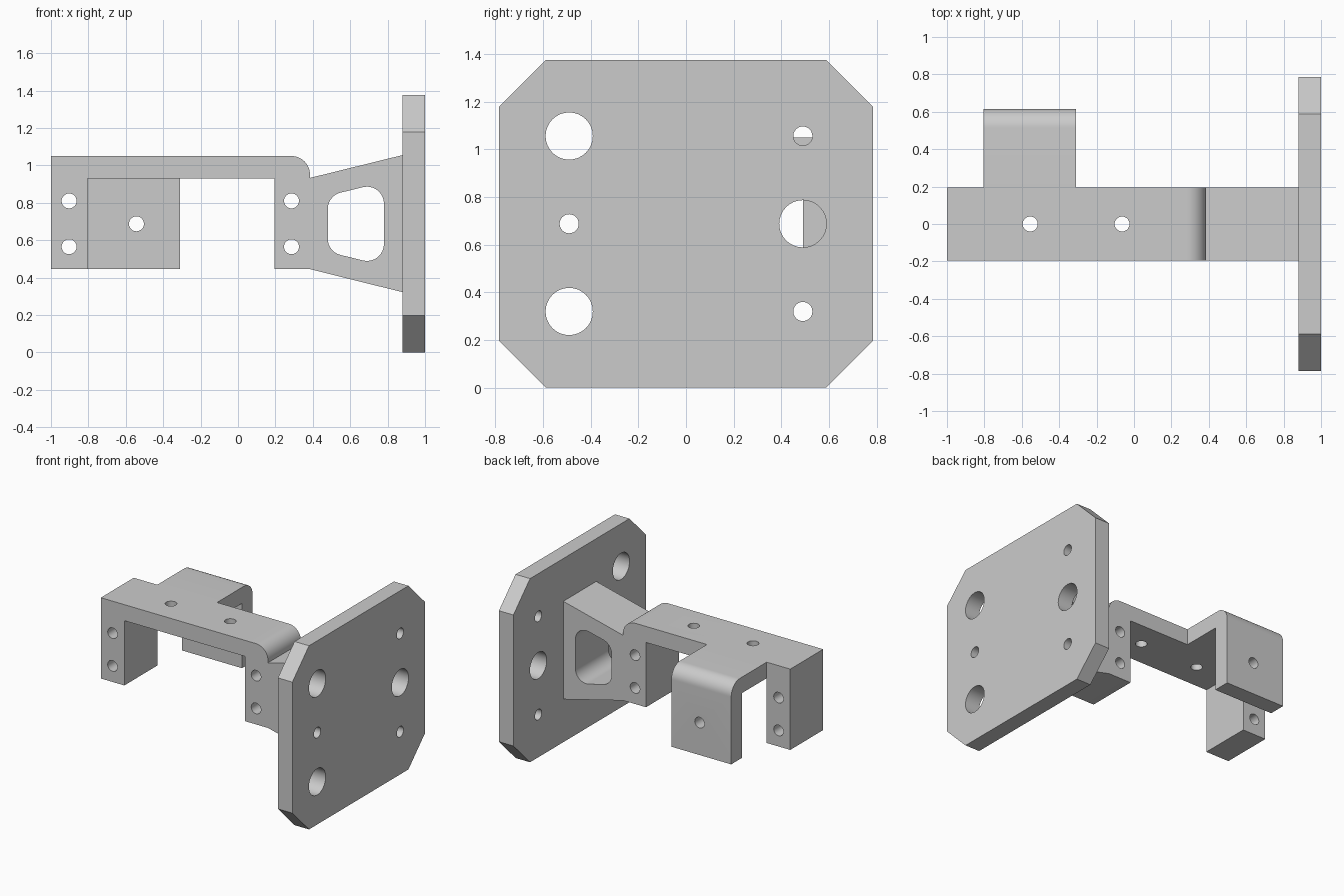
import bpy, bmesh
from math import pi, radians, tan
from mathutils import Vector, Matrix

cube = bpy.data.objects.get("Cube")
if cube:
    bpy.data.objects.remove(cube, do_unlink=True)

metal = bpy.data.materials.new("plain_grey")
metal.use_nodes = True
grey = (0.6, 0.6, 0.6, 1)
metal.diffuse_color = grey
metal.node_tree.nodes["Principled BSDF"].inputs["Base Color"].default_value = grey


def fillet(corners, steps=12):
    """Outline from (u, v, radius) corners, rounding those with a radius."""
    pts = []
    for i, (u, v, r) in enumerate(corners):
        p = Vector((u, v))
        if not r:
            pts.append(p)
            continue
        a = (Vector(corners[i - 1][:2]) - p).normalized()
        b = (Vector(corners[(i + 1) % len(corners)][:2]) - p).normalized()
        half = a.angle(b) / 2
        reach = r / tan(half)
        start, end = p + a * reach, p + b * reach
        centre = p + (a + b).normalized() * (reach ** 2 + r * r) ** 0.5
        for k in range(steps + 1):
            # Points between the two tangent points, pushed out to the arc
            t = tan((pi / 2 - half) * (2 * k / steps - 1)) / tan(pi / 2 - half)
            chord = start.lerp(end, (t + 1) / 2)
            pts.append(centre + (chord - centre).normalized() * r)
    return pts


def prism(name, outline, axis, low, high):
    """Extrude a flat outline along x or y; the outline holds the other two axes."""
    bm = bmesh.new()
    rings = []
    for d in (low, high):
        rings.append([bm.verts.new((d, p.x, p.y) if axis == "x" else (p.x, d, p.y)) for p in outline])
        bm.faces.new(rings[-1])
    near, far = rings
    for i in range(len(near)):
        bm.faces.new((near[i - 1], near[i], far[i], far[i - 1]))
    bmesh.ops.recalc_face_normals(bm, faces=bm.faces)
    return add(name, bm)


def add(name, bm):
    mesh = bpy.data.meshes.new(name)
    bm.to_mesh(mesh)
    bm.free()
    mesh.materials.append(metal)
    ob = bpy.data.objects.new(name, mesh)
    bpy.context.collection.objects.link(ob)
    return ob


def drill(centre, radius, axis, depth=0.5):
    bm = bmesh.new()
    bmesh.ops.create_cone(bm, cap_ends=True, segments=32, radius1=radius, radius2=radius, depth=depth)
    turn = {"x": Matrix.Rotation(pi / 2, 4, "Y"), "y": Matrix.Rotation(pi / 2, 4, "X"), "z": Matrix()}[axis]
    bm.transform(Matrix.Translation(centre) @ turn)
    return add("hole_cutter", bm)


def combine(ob, other, operation="DIFFERENCE"):
    mod = ob.modifiers.new("combine", "BOOLEAN")
    mod.operation, mod.solver, mod.object = operation, "EXACT", other
    bpy.ops.object.select_all(action="DESELECT")
    bpy.context.view_layer.objects.active = ob
    ob.select_set(True)
    bpy.ops.object.modifier_apply(modifier=mod.name)
    bpy.data.objects.remove(other, do_unlink=True)


def finish(ob):
    bm = bmesh.new()
    bm.from_mesh(ob.data)
    bmesh.ops.remove_doubles(bm, verts=bm.verts, dist=1e-4)
    bmesh.ops.dissolve_limit(bm, angle_limit=radians(0.5), verts=bm.verts, edges=bm.edges)
    bm.to_mesh(ob.data)
    bm.free()
    bpy.ops.object.select_all(action="DESELECT")
    bpy.context.view_layer.objects.active = ob
    ob.select_set(True)
    bpy.ops.object.shade_smooth_by_angle(angle=radians(25))


MID = 0.6875      # height of the plate centre
SMALL, LARGE = 0.04, 0.099

# Mounting plate with clipped corners
W, H, C = 0.785, 0.6875, 0.197
plate_outline = [Vector((y, MID + z)) for y, z in (
    (-W, C - H), (C - W, -H), (W - C, -H), (W, C - H),
    (W, H - C), (W - C, H), (C - W, H), (-W, H - C))]
plate = prism("mounting_plate", plate_outline, "x", 0.88, 1.0)
for row in (-1, 0, 1):
    for side in (-1, 1):
        big = (row != 0) == (side < 0)
        combine(plate, drill((0.94, side * 0.49, MID + row * 0.368), LARGE if big else SMALL, "x"))
finish(plate)

# Bridge with two legs and the flared neck reaching the plate
LOW, UNDER, TOP = 0.445, 0.93, 1.05
bracket = prism("bracket", fillet([
    (-1, LOW, 0), (-1, TOP, 0), (0.385, TOP, 0.1), (0.385, 0.933, 0),
    (0.88, 1.055, 0), (0.88, 0.322, 0), (0.385, LOW, 0), (0.195, LOW, 0),
    (0.195, UNDER, 0), (-0.805, UNDER, 0), (-0.805, LOW, 0)]), "y", -0.195, 0.195)

# Rear arm folded down into a tab
combine(bracket, prism("rear_tab", fillet([
    (0.1, TOP, 0), (0.615, TOP, 0.1), (0.615, LOW, 0),
    (0.49, LOW, 0), (0.49, UNDER, 0), (0.1, UNDER, 0)]), "x", -0.805, -0.31), "UNION")

# Rounded window through the neck
combine(bracket, prism("window_cutter", fillet([
    (0.48, MID - 0.15, 0.09), (0.48, MID + 0.15, 0.09),
    (0.78, MID + 0.223, 0.09), (0.78, MID - 0.223, 0.09)]), "y", -0.3, 0.3))

# Screw holes in the legs, bridge and tab
for x in (-0.903, 0.286):
    for z in (0.565, 0.81):
        combine(bracket, drill((x, 0, z), SMALL, "y"))
for x in (-0.555, -0.064):
    combine(bracket, drill((x, 0, 0.99), SMALL, "z", 0.3))
combine(bracket, drill((-0.543, 0.55, MID), SMALL, "y", 0.3))
finish(bracket)
